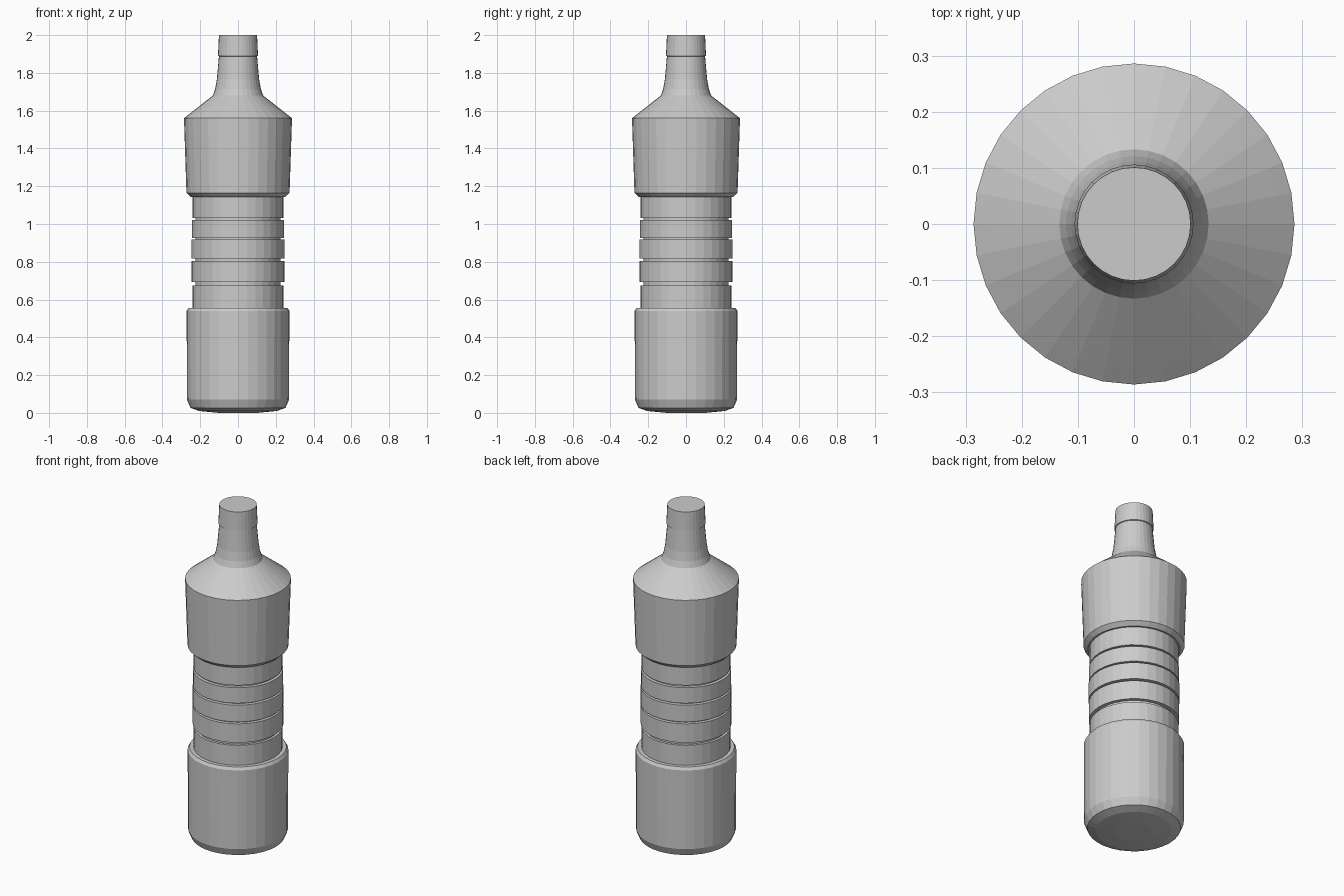
import bpy, bmesh, math

if "Cube" in bpy.data.objects:
    bpy.data.objects.remove(bpy.data.objects["Cube"])

SIDES = 32


def lathe(name, profile):
    """Revolve (radius, z) points, listed bottom to top, about the z axis."""
    bm = bmesh.new()
    rings = []
    for r, z in profile:
        rings.append([bm.verts.new((r * math.cos(2 * math.pi * i / SIDES),
                                    r * math.sin(2 * math.pi * i / SIDES), z))
                      for i in range(SIDES)])
    for a, b in zip(rings, rings[1:]):
        for i in range(SIDES):
            j = (i + 1) % SIDES
            bm.faces.new((a[i], a[j], b[j], b[i]))
    if profile[0][1] == 0:
        bm.faces.new(rings[0][::-1])
    if profile[-1][1] == 2:
        bm.faces.new(rings[-1])
    mesh = bpy.data.meshes.new(name)
    bm.to_mesh(mesh)
    bm.free()
    obj = bpy.data.objects.new(name, mesh)
    bpy.context.collection.objects.link(obj)
    return obj


# Base cup with rounded foot and chamfered rim
lathe("base_cup", [(0.10, 0), (0.205, 0.01), (0.252, 0.027), (0.27, 0.07),
                   (0.272, 0.54), (0.262, 0.556), (0.24, 0.556)])

# Grip: five bands separated by narrow grooves
bands = [(0.556, 0.675, 0.240), (0.693, 0.805, 0.245), (0.817, 0.917, 0.246),
         (0.927, 1.02, 0.244), (1.032, 1.143, 0.240)]
grip = []
for k, (z0, z1, r) in enumerate(bands):
    if k:
        grip.append((0.225, z0))
    grip += [(r, z0), (r, z1)]
    if k < len(bands) - 1:
        grip.append((0.225, z1))
lathe("grip", grip)

# Flared head with sloping shoulder
lathe("head", [(0.24, 1.143), (0.25, 1.143), (0.273, 1.165), (0.286, 1.56),
               (0.262, 1.579), (0.133, 1.68)])

# Curved neck and slightly tapered tip
lathe("neck_and_tip", [(0.133, 1.68), (0.121, 1.715), (0.112, 1.765), (0.107, 1.82),
                       (0.101, 1.888), (0.106, 1.89), (0.101, 2)])
